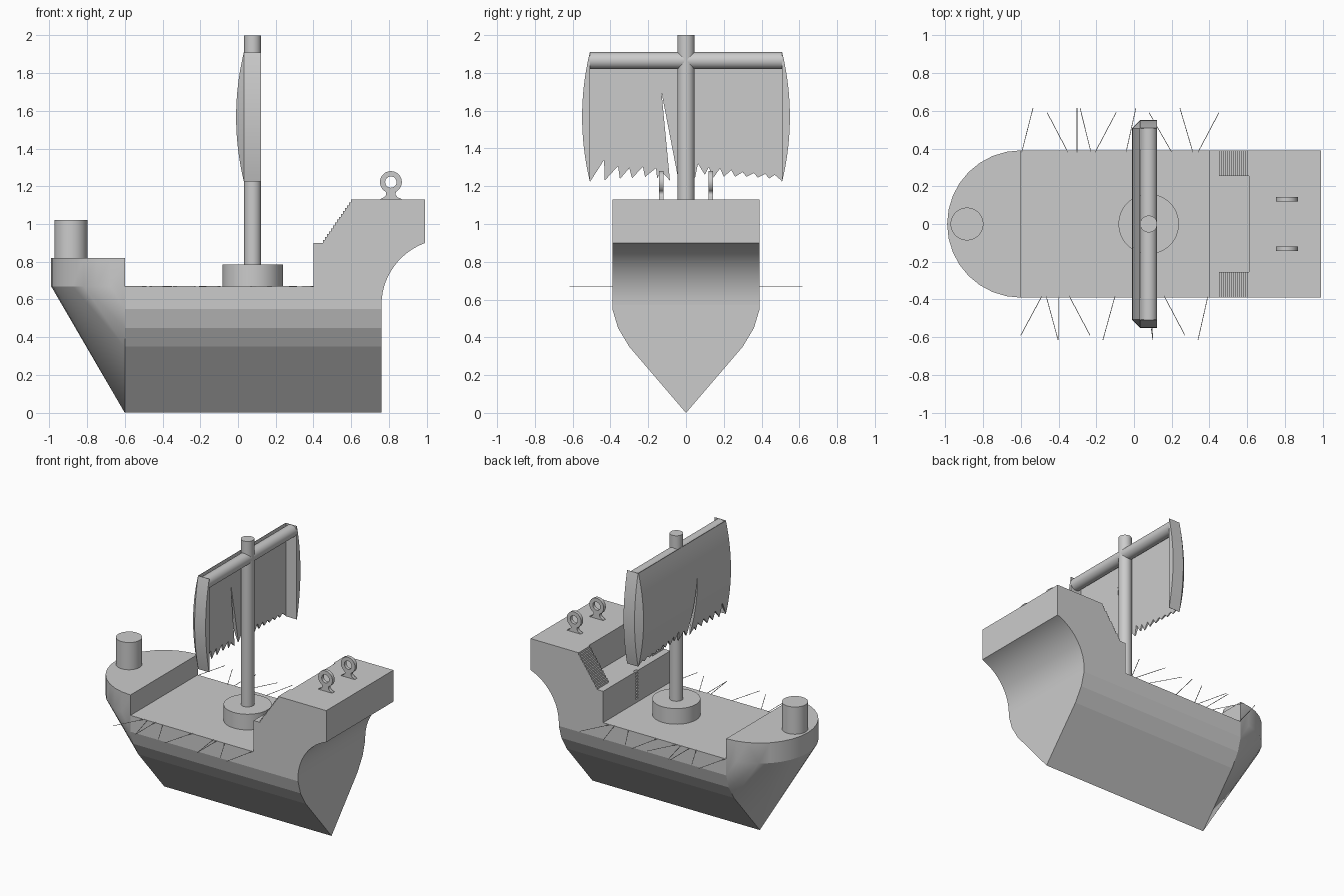
import bpy, bmesh
from math import sin, cos, pi, sqrt
from mathutils import Vector, Matrix

if "Cube" in bpy.data.objects:
    bpy.data.objects.remove(bpy.data.objects["Cube"])


def finish(name, bm, smooth=True):
    bmesh.ops.recalc_face_normals(bm, faces=bm.faces)
    me = bpy.data.meshes.new(name)
    bm.to_mesh(me)
    bm.free()
    ob = bpy.data.objects.new(name, me)
    bpy.context.collection.objects.link(ob)
    activate(ob)
    if smooth:
        bpy.ops.object.shade_smooth_by_angle(angle=0.4)
    return ob


def activate(ob):
    bpy.ops.object.select_all(action='DESELECT')
    bpy.context.view_layer.objects.active = ob
    ob.select_set(True)


def prism(name, pts, axis, a, b, smooth=True):
    """Extrude a profile: axis 'x' takes (y, z) points, axis 'y' takes (x, z)."""
    bm = bmesh.new()
    place = (lambda p: (a, p[0], p[1])) if axis == 'x' else (lambda p: (p[0], a, p[1]))
    face = bm.faces.new([bm.verts.new(place(p)) for p in pts])
    ext = bmesh.ops.extrude_face_region(bm, geom=[face])['geom']
    vec = (b - a, 0, 0) if axis == 'x' else (0, b - a, 0)
    bmesh.ops.translate(bm, vec=vec, verts=[v for v in ext if isinstance(v, bmesh.types.BMVert)])
    return finish(name, bm, smooth)


def rod(name, p, q, r, n=32):
    p, q = Vector(p), Vector(q)
    d = q - p
    rot = d.to_track_quat('Z', 'Y').to_matrix().to_4x4()
    bm = bmesh.new()
    bmesh.ops.create_cone(bm, cap_ends=True, segments=n, radius1=r, radius2=r, depth=d.length,
                          matrix=Matrix.Translation((p + q) / 2) @ rot)
    return finish(name, bm)


def cut(ob, cutter):
    m = ob.modifiers.new("cut", 'BOOLEAN')
    m.operation, m.solver, m.object = 'DIFFERENCE', 'EXACT', cutter
    activate(ob)
    bpy.ops.object.modifier_apply(modifier=m.name)
    bpy.data.objects.remove(cutter)


# Hull body
half = [(0.30, 0.35), (0.36, 0.45), (0.39, 0.55), (0.39, 0.67)]
section = [(0, 0)] + half + [(-y, z) for y, z in reversed(half)]
prism("hull", section, 'x', -0.6, 0.76, False)

# Bow: rounded foredeck blended down to the keel
bm = bmesh.new()
for y, z in section:
    bm.verts.new((-0.6, y, z))
for i in range(17):
    t = pi * i / 16
    for z in (0.67, 0.82):
        bm.verts.new((-0.6 - 0.39 * sin(t), 0.39 * cos(t), z))
bmesh.ops.remove_doubles(bm, verts=bm.verts, dist=1e-4)
bmesh.ops.convex_hull(bm, input=bm.verts)
bmesh.ops.dissolve_limit(bm, angle_limit=0.01, verts=bm.verts, edges=bm.edges)
finish("bow", bm)

# Stern castle with curved overhang
arc = []
for i in range(17):
    z = 0.57 + 0.329 * sin(pi / 2 * (1 - i / 16))
    arc.append((1.11 - sqrt(0.35 ** 2 - (z - 0.57) ** 2), z))
castle = prism("stern_castle", [(0.76, 0.67), (0.4, 0.67), (0.4, 0.9), (0.61, 0.9),
                                (0.61, 1.13), (0.99, 1.13)] + arc, 'y', -0.39, 0.39)

# Ladder notches in the castle wall
bm = bmesh.new()
for i in range(10):
    bmesh.ops.create_cube(bm, size=1, matrix=Matrix.Translation((0.4, 0, 0.70 + 0.0225 * i))
                          @ Matrix.Diagonal((0.034, 0.03, 0.011, 1)))
cut(castle, finish("ladder_cutter", bm, False))

# Side stairs
steps = 15
stair = [(0.61, 0.9), (0.45, 0.9)]
for i in range(steps):
    x0, x1 = 0.45 + 0.16 * i / steps, 0.45 + 0.16 * (i + 1) / steps
    z = 0.9 + 0.23 * (i + 1) / steps
    stair += [(x0, z), (x1, z)]
for s, name in ((1, "stairs_left"), (-1, "stairs_right")):
    prism(name, stair, 'y', s * 0.255, s * 0.39, False)

# Mast, foot, yard and bow post
MX = 0.078
rod("mast", (MX, 0, 0.67), (MX, 0, 2.0), 0.045)
rod("mast_foot", (MX, 0, 0.67), (MX, 0, 0.785), 0.16, 48)
rod("yard", (MX, -0.509, 1.865), (MX, 0.509, 1.865), 0.0445)
rod("bow_post", (-0.885, 0, 0.82), (-0.885, 0, 1.02), 0.087, 40)

# Sail: bulging front and side panels with a flat back
bm = bmesh.new()
rings = []
xb, xf, yw, n = 0.122, 0.033, 0.507, 20
for i in range(n + 1):
    t = i / n
    b = 0.002 + 0.041 * 4 * t * (1 - t)
    loop = [(xb, yw), (xb, yw + b), (xf, yw + b), (xf - b, yw)]
    loop += [(x, -y) for x, y in reversed(loop)] + [(xf, -yw), (xf, yw)]
    rings.append([bm.verts.new((x, y, 1.225 + 0.685 * t)) for x, y in loop])
for lo, hi in zip(rings, rings[1:]):
    for j in range(len(lo)):
        k = (j + 1) % len(lo)
        bm.faces.new((lo[j], lo[k], hi[k], hi[j]))
bm.faces.new(rings[0])
bm.faces.new(rings[-1])
sail = finish("sail", bm)

# Ragged lower edge and long tear
rag = [(-0.505, 1.228), (-0.434, 1.339), (-0.43, 1.23), (-0.36, 1.307), (-0.35, 1.238),
       (-0.30, 1.296), (-0.286, 1.243), (-0.228, 1.302), (-0.217, 1.249), (-0.159, 1.296),
       (-0.153, 1.243), (-0.127, 1.275), (-0.085, 1.23), (-0.13, 1.70), (-0.042, 1.243),
       (0.0, 1.30), (0.048, 1.243), (0.063, 1.32), (0.10, 1.26), (0.12, 1.30),
       (0.145, 1.245), (0.18, 1.295), (0.20, 1.25), (0.24, 1.285), (0.26, 1.25),
       (0.30, 1.275), (0.32, 1.25), (0.36, 1.27), (0.38, 1.245), (0.42, 1.265),
       (0.44, 1.24), (0.47, 1.26), (0.505, 1.23)]
cut(sail, prism("rag_cutter", rag + [(0.505, 1.15), (-0.505, 1.15)], 'x', -0.1, 0.1, False))
activate(sail)
bpy.ops.object.shade_smooth_by_angle(angle=0.4)

# Ring lugs on the stern
outer = [(-0.055, 1.125), (0.055, 1.125), (0.055, 1.133), (0.035, 1.142), (0.025, 1.155)]
for i in range(33):
    t = -1.1 + (pi + 2.2) * i / 32
    outer.append((0.058 * cos(t), 1.222 + 0.058 * sin(t)))
outer += [(-0.025, 1.155), (-0.035, 1.142), (-0.055, 1.133)]
inner = [(0.03 * cos(2 * pi * i / 32), 1.222 + 0.03 * sin(2 * pi * i / 32)) for i in range(32)]
for s, name in ((1, "ring_left"), (-1, "ring_right")):
    cu = bpy.data.curves.new(name, 'CURVE')
    cu.dimensions, cu.fill_mode, cu.extrude = '2D', 'BOTH', 0.0125
    for pts in (outer, inner):
        sp = cu.splines.new('POLY')
        sp.points.add(len(pts) - 1)
        for p, (x, z) in zip(sp.points, pts):
            p.co = (x, z, 0, 1)
        sp.use_cyclic_u = True
    ob = bpy.data.objects.new(name, cu)
    bpy.context.collection.objects.link(ob)
    ob.location, ob.rotation_euler = (0.81, s * 0.131, 0), (pi / 2, 0, 0)
    activate(ob)
    bpy.ops.object.convert(target='MESH')

# Thin spikes along both deck edges: (x at deck, x at tip)
left = [(-0.595, -0.535), (-0.35, -0.46), (-0.302, -0.302), (-0.228, -0.286), (-0.206, -0.095),
        (-0.042, 0.01), (0.2, 0.08), (0.312, 0.243), (0.339, 0.45)]
right = [(-0.487, -0.6), (-0.466, -0.402), (-0.402, -0.402), (-0.344, -0.233), (-0.1, -0.165),
         (0.069, 0.1), (0.1, 0.1), (0.159, 0.27), (0.392, 0.339)]
for s, rows, side in ((1, left, "left"), (-1, right, "right")):
    for i, (a, b) in enumerate(rows):
        tip = 0.59 if abs(a - b) > 0.09 else 0.615
        rod(f"spike_{side}_{i}", (a, s * 0.38, 0.67), (b, s * tip, 0.67), 0.002, 6)
